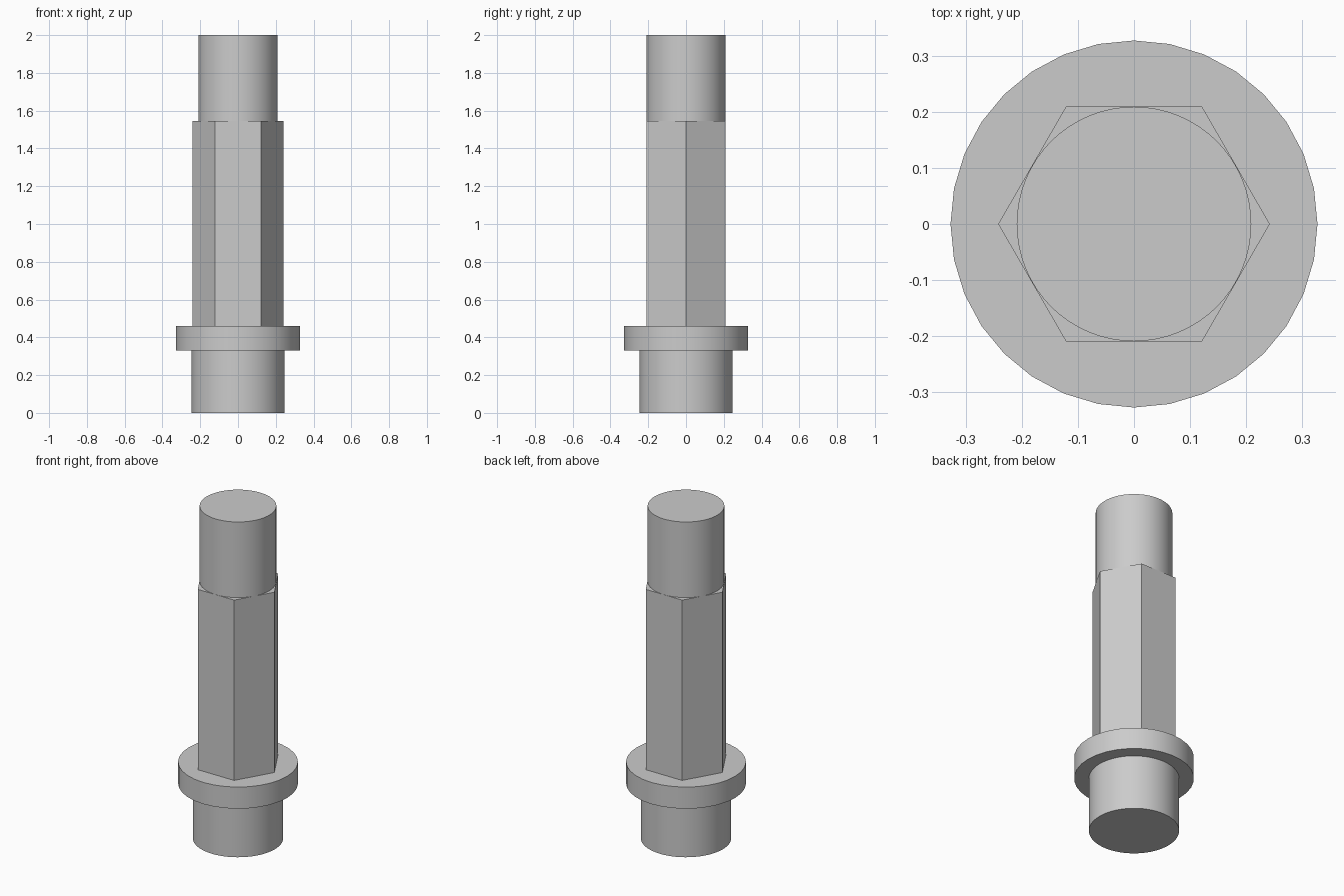
import bpy
import math

cube = bpy.data.objects.get("Cube")
if cube:
    bpy.data.objects.remove(cube, do_unlink=True)

# Plain grey metal
metal = bpy.data.materials.new("grey_metal")
metal.use_nodes = True
colour = (0.6, 0.6, 0.6, 1)
metal.diffuse_color = colour
metal.node_tree.nodes["Principled BSDF"].inputs["Base Color"].default_value = colour


def prism(name, sides, radius, bottom, top, turn=0):
    """Upright prism between two heights; many-sided ones are shaded round."""
    bpy.ops.mesh.primitive_cylinder_add(
        vertices=sides, radius=radius, depth=top - bottom,
        location=(0, 0, (bottom + top) / 2), rotation=(0, 0, turn))
    part = bpy.context.object
    part.name = name
    part.data.materials.append(metal)
    if sides > 6:
        bpy.ops.object.shade_smooth_by_angle(angle=math.radians(30))
    return part


# Stacked parts, from the foot up
prism("base_plug", 64, 0.246, 0, 0.33)
prism("collar", 32, 0.327, 0.33, 0.46)
prism("hex_shaft", 6, 0.242, 0.46, 1.545, math.pi / 2)
prism("top_pin", 64, 0.209, 1.545, 2)
